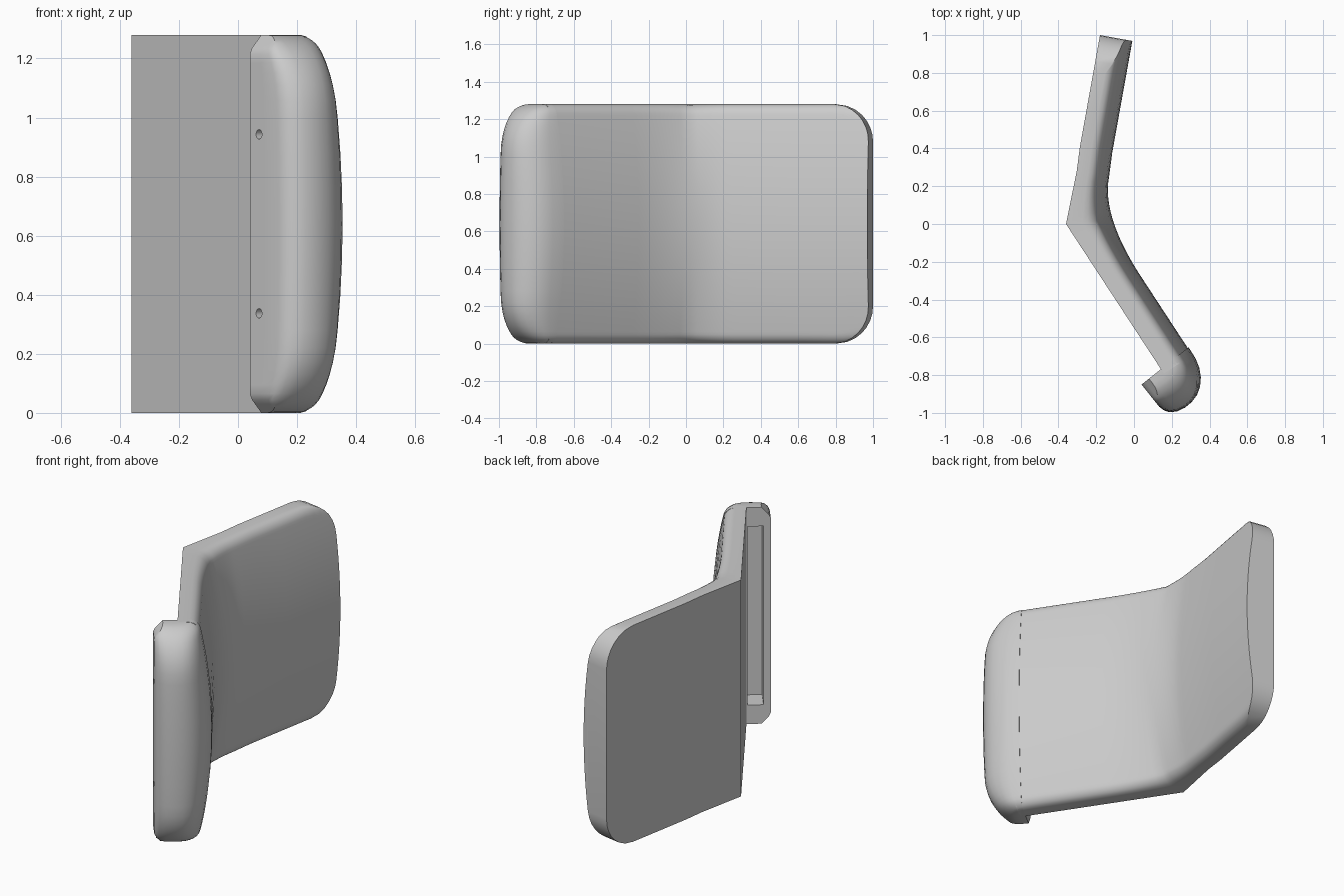
import bpy, bmesh, math
from mathutils import Vector, Matrix

cube = bpy.data.objects.get("Cube")
if cube:
    bpy.data.objects.remove(cube)

HALF = 0.64          # half height of the whole part
THICK = 0.178        # plate thickness at mid height

grey = bpy.data.materials.new("light grey")
grey.use_nodes = True
grey.diffuse_color = (0.6, 0.6, 0.6, 1)
grey.node_tree.nodes["Principled BSDF"].inputs["Base Color"].default_value = (0.6, 0.6, 0.6, 1)


def make_object(name, bm):
    bmesh.ops.recalc_face_normals(bm, faces=bm.faces)
    mesh = bpy.data.meshes.new(name)
    bm.to_mesh(mesh)
    bm.free()
    ob = bpy.data.objects.new(name, mesh)
    bpy.context.collection.objects.link(ob)
    mesh.materials.append(grey)
    return ob


def loft(name, rings):
    """Skin equal-length closed rings and cap both ends."""
    bm = bmesh.new()
    rows = [[bm.verts.new(p) for p in ring] for ring in rings]
    n = len(rows[0])
    for a, b in zip(rows, rows[1:]):
        for i in range(n):
            j = (i + 1) % n
            bm.faces.new((a[i], a[j], b[j], b[i]))
    bm.faces.new(rows[0])
    bm.faces.new(rows[-1])
    return make_object(name, bm)


def fullness(z):
    """Share of full thickness at height z from the middle: crowned, with filleted rims."""
    t = THICK - 0.07 * (z / HALF) ** 2
    d = max(0.0, 0.05 - (HALF - abs(z))) / 0.05
    return (t - 0.045 * (1 - math.sqrt(max(0.0, 1 - d * d)))) / THICK


# Bent plate: stations pair a point on the flat back with one on the crowned face
stations = []
leg, out = Vector((0.177, 0.984)), Vector((0.984, -0.177))
for s in (0, 0.004, 0.015, 0.035, 0.06, 0.095, 0.14, 0.2, 0.4, 0.6):
    back = Vector((-0.18, 1.0)) - leg * s
    r = 0.2
    h = HALF - r + math.sqrt(r * r - max(0, r - s) ** 2)
    stations.append((back, back + out * 0.174, h))
b0, corner, b1 = Vector((-0.303, 0.281)), Vector((-0.36, 0)), Vector((-0.131, -0.35))
o0, ctrl, o1 = Vector((-0.132, 0.25)), Vector((-0.17, 0.05)), Vector((0.02, -0.252))
for i in range(13):
    t = i / 12
    back = b0.lerp(corner, 2 * t) if t <= 0.5 else corner.lerp(b1, 2 * t - 1)
    face = o0.lerp(ctrl, t).lerp(ctrl.lerp(o1, t), t)
    stations.append((back, face, HALF))
stations.append((Vector((0.158, -0.792)), Vector((0.309, -0.694)), HALF))

levels = [0, 0.15, 0.3, 0.45, 0.6, 0.72, 0.82, 0.9, 0.925, 0.945, 0.965, 0.98, 0.992, 1]
levels = [-u for u in reversed(levels[1:])] + levels
rings = []
for back, face, h in stations:
    ring = [(back.x, back.y, HALF + h), (back.x, back.y, HALF - h)]
    for u in levels:
        p = back.lerp(face, fullness(u * h))
        ring.append((p.x, p.y, HALF + u * h))
    rings.append(ring)
plate = loft("bent_plate", rings)

# Hooked lip: D-shaped section, e runs across the lip, d runs outward from it
A = Vector((0.04, -0.85))
E, D = Vector((0.78, 0.62)).normalized(), Vector((0.62, -0.78)).normalized()
section = [(0, 0), (0, 0.08), (0, 0.15), (0.008, 0.182), (0.026, 0.208), (0.06, 0.229),
           (0.105, 0.239), (0.15, 0.238), (0.195, 0.226), (0.235, 0.202), (0.27, 0.165),
           (0.295, 0.12), (0.31, 0.07), (0.318, 0.0)]
heights = [0, 0.12, 0.24, 0.36, 0.42, 0.47, 0.51, 0.545, 0.575, 0.595, 0.61, 0.622, 0.632, 0.637, 0.64]
heights = [-z for z in reversed(heights[1:])] + heights
rings = []
for z in heights:
    a = max(0, abs(z) - 0.36) / 0.28
    k = 0.16 + 0.84 * math.sqrt(max(0, 1 - a * a))
    k *= 1 - 0.03 * min(1, abs(z) / 0.36) ** 2
    e_min = max(0, abs(z) - 0.585) / 0.055 * 0.05
    ring = []
    for e, d in section:
        if e > 0.13:
            e = 0.13 + (e - 0.13) * fullness(z)
        p = A + E * max(e, e_min) + D * d * k
        ring.append((p.x, p.y, HALF + z))
    rings.append(ring)
lip = loft("hooked_lip", rings)

# Cutters: long pocket behind the lip and two screw holes in its thin wall
frame = Matrix(((E.x, D.x, 0, A.x), (E.y, D.y, 0, A.y), (0, 0, 1, HALF), (0, 0, 0, 1)))
cutters = []
bm = bmesh.new()
bmesh.ops.create_cube(bm, size=1, matrix=frame @ Matrix.Translation((0.082, 0.05, 0))
                      @ Matrix.Diagonal((0.086, 0.16, 1.056, 1)))
cutters.append(make_object("pocket_cutter", bm))
for side in (-1, 1):
    bm = bmesh.new()
    bmesh.ops.create_cone(bm, cap_ends=True, segments=16, radius1=0.016, radius2=0.016, depth=0.1,
                          matrix=frame @ Matrix.Translation((0.02, 0.05, side * 0.303))
                          @ Matrix.Rotation(math.pi / 2, 4, 'Y'))
    cutters.append(make_object("screw_hole_cutter", bm))

bpy.context.view_layer.objects.active = lip
for cutter in cutters:
    cutter.hide_render = True
    mod = lip.modifiers.new("cut", 'BOOLEAN')
    mod.operation, mod.solver, mod.object = 'DIFFERENCE', 'EXACT', cutter
    bpy.ops.object.modifier_apply(modifier=mod.name)
    bpy.data.objects.remove(cutter)

# Smooth shading with crisp edges
for ob in bpy.context.view_layer.objects:
    ob.select_set(ob in (plate, lip))
bpy.ops.object.shade_smooth_by_angle(angle=math.radians(30))
